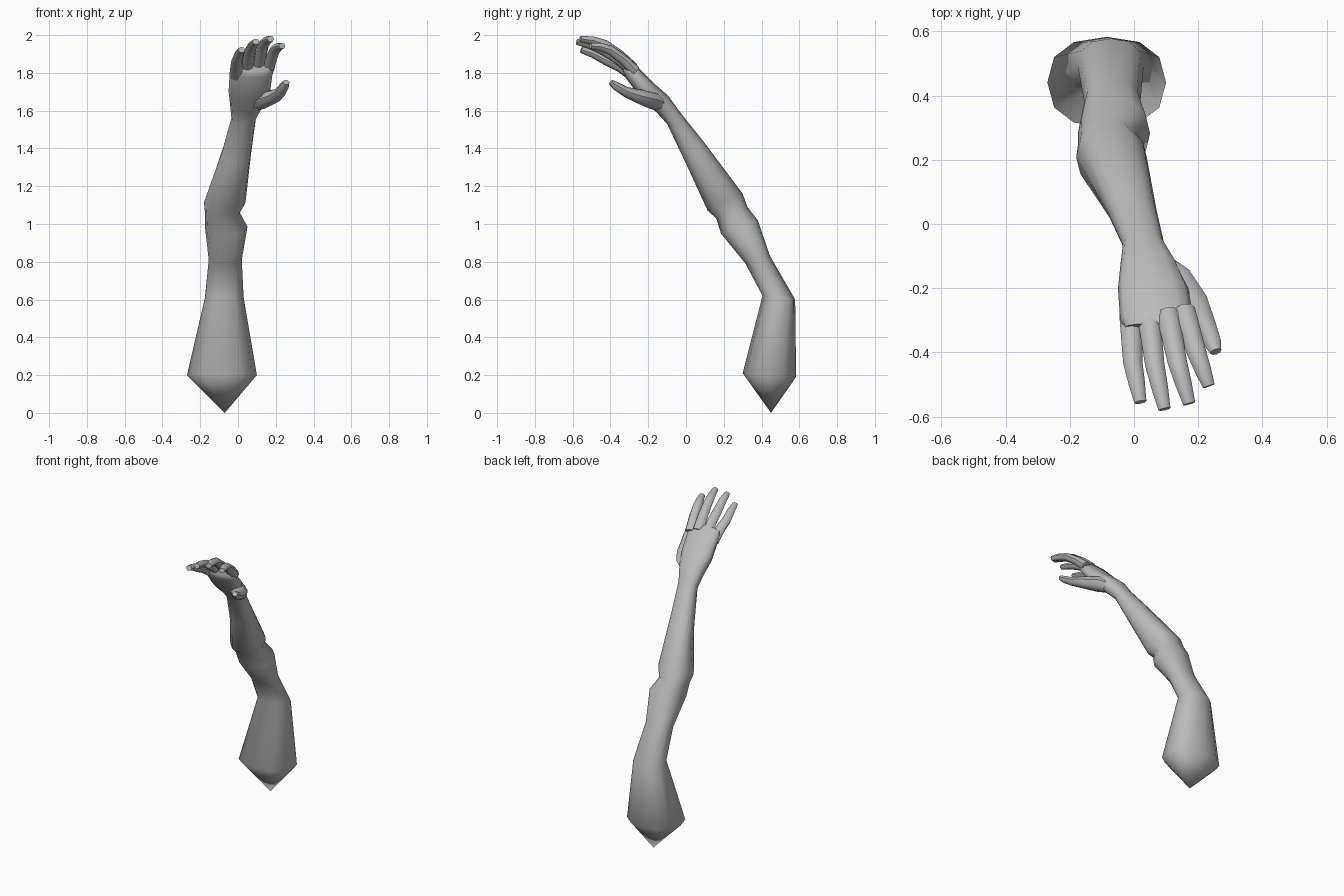
import bpy, bmesh, math
from mathutils import Vector

if "Cube" in bpy.data.objects:
    bpy.data.objects.remove(bpy.data.objects["Cube"])

skin = bpy.data.materials.new("grey skin")
skin.diffuse_color = (0.5, 0.5, 0.5, 1)
skin.use_nodes = True
skin.node_tree.nodes["Principled BSDF"].inputs["Base Color"].default_value = skin.diffuse_color


def loft(name, rings, apex=None, angle=50):
    """Skin a list of rings; close the start with a point or face, the end with a face."""
    bm = bmesh.new()
    loops = [[bm.verts.new(p) for p in ring] for ring in rings]
    n = len(loops[0])
    for a, b in zip(loops, loops[1:]):
        for i in range(n):
            j = (i + 1) % n
            bm.faces.new((a[i], a[j], b[j], b[i]))
    if apex:
        tip = bm.verts.new(apex)
        for i in range(n):
            bm.faces.new((tip, loops[0][(i + 1) % n], loops[0][i]))
    else:
        bm.faces.new(loops[0][::-1])
    bm.faces.new(loops[-1])
    bmesh.ops.recalc_face_normals(bm, faces=bm.faces)
    mesh = bpy.data.meshes.new(name)
    bm.to_mesh(mesh)
    bm.free()
    mesh.materials.append(skin)
    ob = bpy.data.objects.new(name, mesh)
    bpy.context.collection.objects.link(ob)
    bpy.ops.object.select_all(action='DESELECT')
    ob.select_set(True)
    bpy.context.view_layer.objects.active = ob
    bpy.ops.object.shade_smooth_by_angle(angle=math.radians(angle))
    return ob


def section(x0, x1, front, back, sides=12, power=0.85):
    """Rounded cross-section between a front and a back (y, z) point."""
    f, b = Vector((0, *front)), Vector((0, *back))
    mid, half = (f + b) / 2, (b - f) / 2
    pts = []
    for i in range(sides):
        t = 2 * math.pi * i / sides
        c, s = math.cos(t), math.sin(t)
        c = math.copysign(abs(c) ** power, c)
        s = math.copysign(abs(s) ** power, s)
        pts.append(mid + half * s + Vector(((x0 + x1) / 2 + (x1 - x0) / 2 * c, 0, 0)))
    return pts


# arm: shoulder, upper arm, elbow notch, forearm, wrist and palm in one skin
arm = [
    (-.27, .10, (.30, .21), (.583, .19)),
    (-.175, .03, (.405, .62), (.578, .60)),
    (-.155, .02, (.315, .79), (.445, .83)),
    (-.175, .05, (.185, .95), (.38, 1.02)),
    (-.175, .01, (.16, 1.03), (.325, 1.09)),
    (-.18, .04, (.115, 1.07), (.30, 1.16)),
    (-.085, .07, (.0, 1.32), (.09, 1.44)),
    (-.035, .095, (-.10, 1.53), (-.03, 1.59)),
    (-.042, .135, (-.155, 1.59), (-.095, 1.68)),
    (-.05, .17, (-.235, 1.66), (-.17, 1.745)),
    (-.043, .185, (-.32, 1.775), (-.275, 1.85)),
    (-.03, .17, (-.335, 1.81), (-.31, 1.86)),
]
loft("arm_and_palm", [section(*s) for s in arm], apex=(-.07, .45, 0), angle=70)


def digit(name, path, radii, sides=8):
    """Tapered tube along a path, slightly flattened, with a blunt end."""
    p = [Vector(q) for q in path]
    rings = []
    for i, q in enumerate(p):
        d = (p[min(i + 1, len(p) - 1)] - p[max(i - 1, 0)]).normalized()
        side = d.cross(Vector((0, 0, 1))).normalized()
        up = side.cross(d)
        rings.append([q + radii[i] * (side * math.cos(t) + up * .85 * math.sin(t))
                      for t in (2 * math.pi * k / sides for k in range(sides))])
    loft(name, rings)


# fingers: root, middle joint and tip
fingers = {
    "little_finger": ((-.01, -.28, 1.785), (-.004, -.43, 1.87), (.02, -.555, 1.922)),
    "ring_finger": ((.045, -.28, 1.81), (.065, -.44, 1.92), (.095, -.577, 1.965)),
    "middle_finger": ((.105, -.28, 1.825), (.135, -.43, 1.95), (.172, -.56, 1.98)),
    "index_finger": ((.155, -.27, 1.81), (.195, -.40, 1.92), (.233, -.505, 1.943)),
}
for name, (a, b, c) in fingers.items():
    a, b, c = Vector(a), Vector(b), Vector(c)
    digit(name, [a, (a + b) / 2 + Vector((0, 0, .008)), b, (b + c) / 2 + Vector((0, 0, .006)), c],
          [.036, .033, .030, .026, .019])

# thumb, rooted inside the heel of the palm
digit("thumb",
      [(.07, -.12, 1.63), (.13, -.18, 1.655), (.19, -.25, 1.675), (.225, -.32, 1.70),
       (.245, -.37, 1.73), (.255, -.398, 1.75)],
      [.04, .056, .044, .032, .027, .018])
